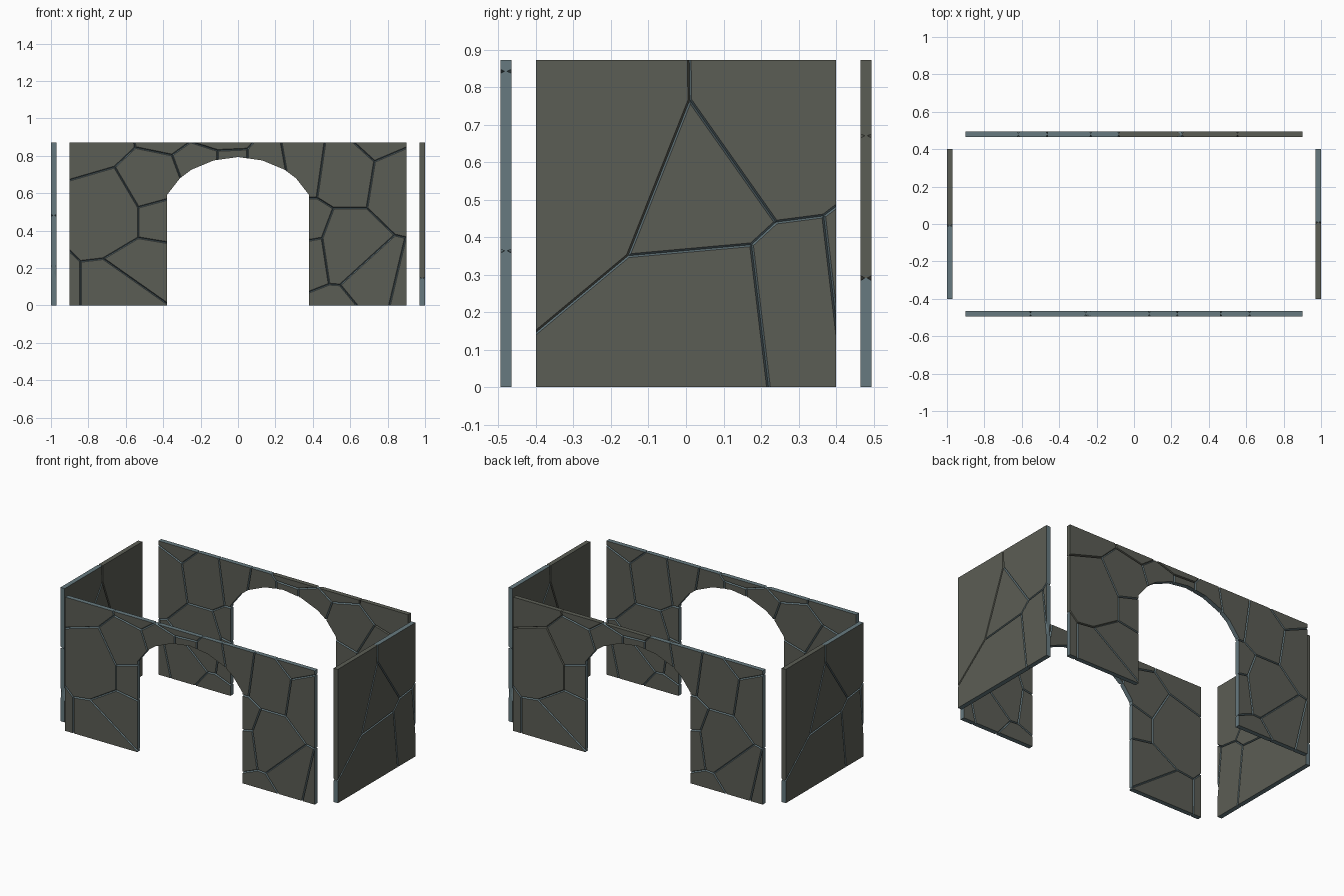
import bpy, bmesh, math
from mathutils import Vector, Matrix

if "Cube" in bpy.data.objects:
    bpy.data.objects.remove(bpy.data.objects["Cube"])

H, T = 0.872, 0.015          # wall height, half thickness
GAP, DEEP = 0.005, 0.003     # crack half width at the surface, half depth of the crack floor


def material(name, rgb):
    m = bpy.data.materials.new(name)
    m.diffuse_color = (*rgb, 1)
    m.use_nodes = True
    m.node_tree.nodes["Principled BSDF"].inputs["Base Color"].default_value = m.diffuse_color
    return m


STONE = material("dark_stone", (0.105, 0.110, 0.090))
EDGE = material("blue_grey_edge", (0.135, 0.195, 0.215))

# outline of a plain wall and of a wall with an arched doorway (x, z)
plain_outline = [(-0.4, 0), (0.4, 0), (0.4, H), (-0.4, H)]
arch_half = [(0.38, 0), (0.38, 0.59), (0.31, 0.68), (0.25, 0.725), (0.13, 0.775)]
arch = arch_half + [(0, 0.793)] + [(-x, z) for x, z in reversed(arch_half)]
arch_outline = [(-0.9, 0)] + arch[::-1] + [(0.9, 0), (0.9, H), (-0.9, H)]

# centres of the cracked stones; cracks run half way between neighbours
arch_seeds = [
    (-0.645, 0.494), (-0.421, 0.494), (-0.452, 0.608), (-0.47, 0.2), (-0.589, 0.031),
    (-1.095, 0.03), (-0.779, 0.955), (-0.367, 1.023), (-0.15, 0.72), (-0.07, 0.72),
    (-0.08, 0.94), (0.17, 0.72), (0.34, 0.75), (0.55, 0.72), (0.885, 0.666),
    (0.763, 0.954), (0.55, 0.32), (0.348, 0.396), (0.366, 0.292), (0.52, -0.1),
    (0.756, 0.094), (0.9, 0.06)]
side_seeds = [(0.07, 0.5), (-0.215, 0.613), (0.24, 0.62), (0.093, 0.243),
              (0.286, 0.266), (0.49, 0.29)]


def slab(outline):
    bm = bmesh.new()
    f = bm.faces.new([bm.verts.new((x, -T, z)) for x, z in outline])
    ext = bmesh.ops.extrude_face_region(bm, geom=[f])["geom"]
    vs = [v for v in ext if isinstance(v, bmesh.types.BMVert)]
    bmesh.ops.translate(bm, verts=vs, vec=(0, 2 * T, 0))
    if f.is_valid and not any(len(e.link_faces) == 1 for e in bm.edges):
        pass
    else:
        bmesh.ops.holes_fill(bm, edges=[e for e in bm.edges if e.is_boundary])
    bmesh.ops.recalc_face_normals(bm, faces=bm.faces)
    return bm


def cut(bm, point, normal):
    res = bmesh.ops.bisect_plane(bm, geom=bm.verts[:] + bm.edges[:] + bm.faces[:], dist=1e-6,
                                 plane_co=point, plane_no=normal, clear_outer=True)
    rim = [e for e in res["geom_cut"] if isinstance(e, bmesh.types.BMEdge)
           and e.is_valid and e.is_boundary]
    if rim:
        bmesh.ops.edgenet_fill(bm, edges=rim)


def cracked_wall(name, outline, seeds, plain, place):
    wall = bmesh.new()
    for i, s in enumerate(seeds):
        bm = slab(outline)
        a = Vector((s[0], 0, s[1]))
        for j, o in enumerate(seeds):
            if i == j or not bm.faces:
                continue
            b = Vector((o[0], 0, o[1]))
            mid, n = (a + b) / 2, (b - a).normalized()
            cut(bm, mid, n)
            # bevelled lips of the crack on both sides
            for side in (-1, 1):
                if bm.faces:
                    tilt = Vector((0, side * GAP / (T - DEEP), 0))
                    cut(bm, mid + Vector((0, side * DEEP, 0)), (n + tilt).normalized())
        if bm.faces:
            bmesh.ops.recalc_face_normals(bm, faces=bm.faces)
            for f in bm.faces:
                f.material_index = 0 if abs(f.normal.y) > 0.99 or i in plain else 1
            tmp = bpy.data.meshes.new("tmp")
            bm.to_mesh(tmp)
            wall.from_mesh(tmp)
            bpy.data.meshes.remove(tmp)
        bm.free()
    wall.transform(place)
    me = bpy.data.meshes.new(name)
    wall.to_mesh(me)
    wall.free()
    me.materials.append(STONE)
    me.materials.append(EDGE)
    ob = bpy.data.objects.new(name, me)
    bpy.context.collection.objects.link(ob)


def place(x, y, angle):
    return Matrix.Translation((x, y, 0)) @ Matrix.Rotation(math.radians(angle), 4, "Z")


# front and back doorway walls, then the two closed side walls
cracked_wall("front_wall", arch_outline, arch_seeds, (), place(0, -0.48, 0))
cracked_wall("back_wall", arch_outline, arch_seeds, (0, 6, 7, 10), place(0, 0.48, 180))
cracked_wall("right_wall", plain_outline, side_seeds, (1,), place(0.985, 0, 90))
cracked_wall("left_wall", plain_outline, side_seeds, (1,), place(-0.985, 0, -90))
